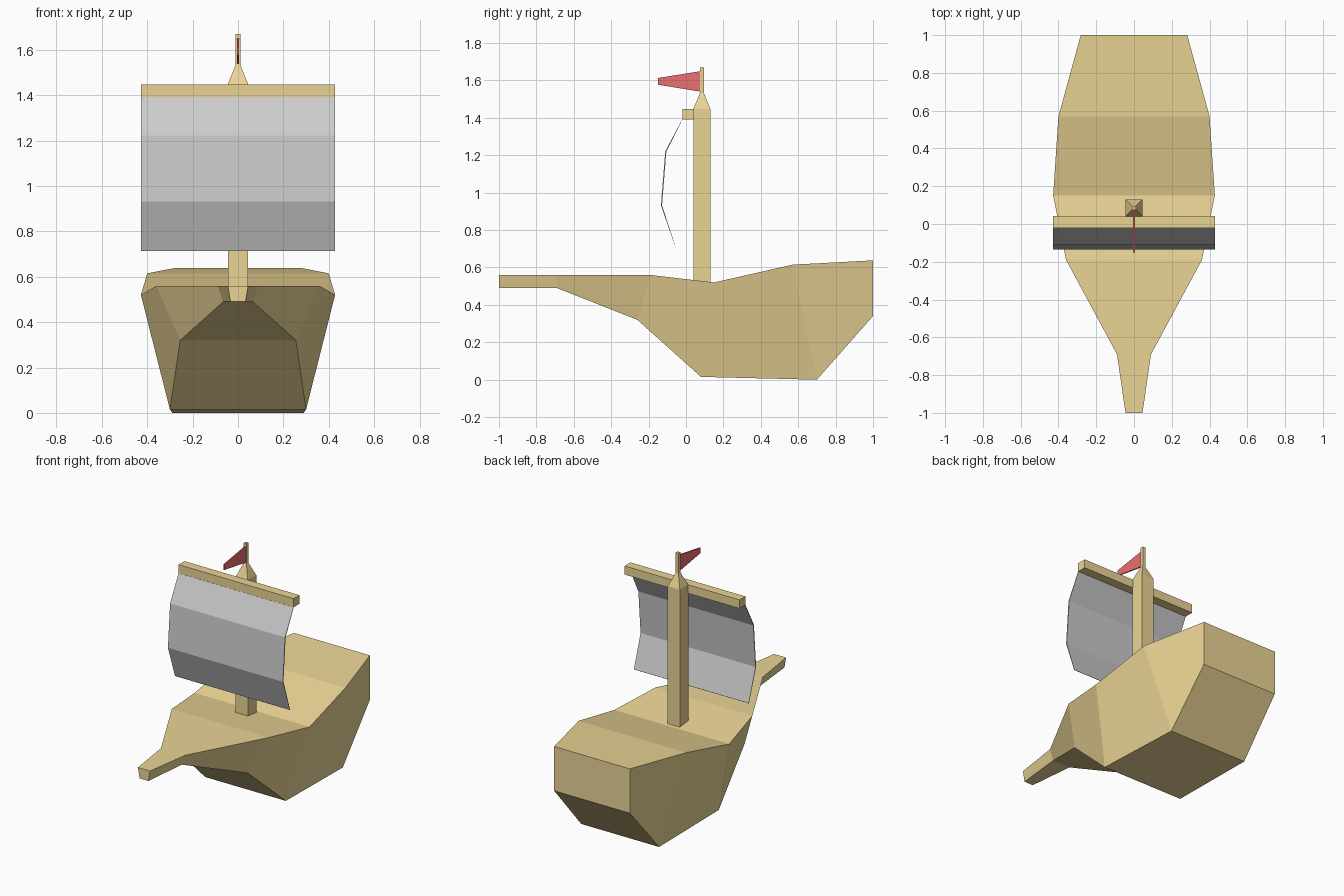
import bpy, bmesh

if "Cube" in bpy.data.objects:
    bpy.data.objects.remove(bpy.data.objects["Cube"])


def material(name, rgb):
    mat = bpy.data.materials.new(name)
    mat.diffuse_color = (*rgb, 1)
    mat.use_nodes = True
    mat.node_tree.nodes["Principled BSDF"].inputs["Base Color"].default_value = mat.diffuse_color
    return mat


WOOD = material("wood", (0.83, 0.66, 0.30))
RED = material("red_cloth", (0.84, 0.16, 0.17))


def loft(name, rings, mat=None):
    """Skin a row of equal-length rings and cap both ends."""
    bm = bmesh.new()
    loops = [[bm.verts.new(p) for p in ring] for ring in rings]
    n = len(loops[0])
    for a, b in zip(loops, loops[1:]):
        for i in range(n):
            j = (i + 1) % n
            bm.faces.new((a[i], a[j], b[j], b[i]))
    bm.faces.new(loops[0])
    bm.faces.new(loops[-1])
    bmesh.ops.recalc_face_normals(bm, faces=bm.faces)
    mesh = bpy.data.meshes.new(name)
    bm.to_mesh(mesh)
    bm.free()
    if mat:
        mesh.materials.append(mat)
    obj = bpy.data.objects.new(name, mesh)
    bpy.context.collection.objects.link(obj)
    return obj


def square(y, z, r):
    return [(-r, y - r, z), (r, y - r, z), (r, y + r, z), (-r, y + r, z)]


def extrude_x(name, profile, half, mat=None):
    """Extrude a (y, z) side profile across the ship."""
    return loft(name, [[(x, y, z) for y, z in profile] for x in (-half, half)], mat)


# Hull stations, bow to stern: deck (half width, y, z), keel (half width, y, z)
stations = [
    ((0.045, -1.00, 0.56), (0.033, -1.00, 0.49)),
    ((0.09, -0.69, 0.56), (0.065, -0.69, 0.49)),
    ((0.36, -0.19, 0.56), (0.255, -0.26, 0.32)),
    ((0.428, 0.15, 0.52), (0.30, 0.08, 0.015)),
    ((0.40, 0.57, 0.615), (0.29, 0.70, 0.0)),
    ((0.282, 1.00, 0.638), (0.282, 1.00, 0.34)),
]
loft("hull", [[(-dx, dy, dz), (dx, dy, dz), (kx, ky, kz), (-kx, ky, kz)]
              for (dx, dy, dz), (kx, ky, kz) in stations], WOOD)

# Mast with tapered shoulder and thin flagpole
loft("mast", [square(0.085, z, r) for z, r in
              ((0.5, 0.045), (1.448, 0.045), (1.535, 0.01), (1.67, 0.01))], WOOD)

# Yard in front of the mast
extrude_x("yard", [(-0.02, 1.39), (0.042, 1.39), (0.042, 1.448), (-0.02, 1.448)], 0.428, WOOD)

# Billowing sail, thin at its top and bottom edges
extrude_x("sail", [(-0.021, 1.39), (-0.111, 1.222), (-0.134, 0.932), (-0.058, 0.713),
                   (-0.057, 0.714), (-0.128, 0.932), (-0.105, 1.22), (-0.019, 1.39)], 0.428)

# Pennant
extrude_x("flag", [(0.08, 1.54), (0.08, 1.65), (-0.15, 1.613), (-0.15, 1.577)], 0.004, RED)
